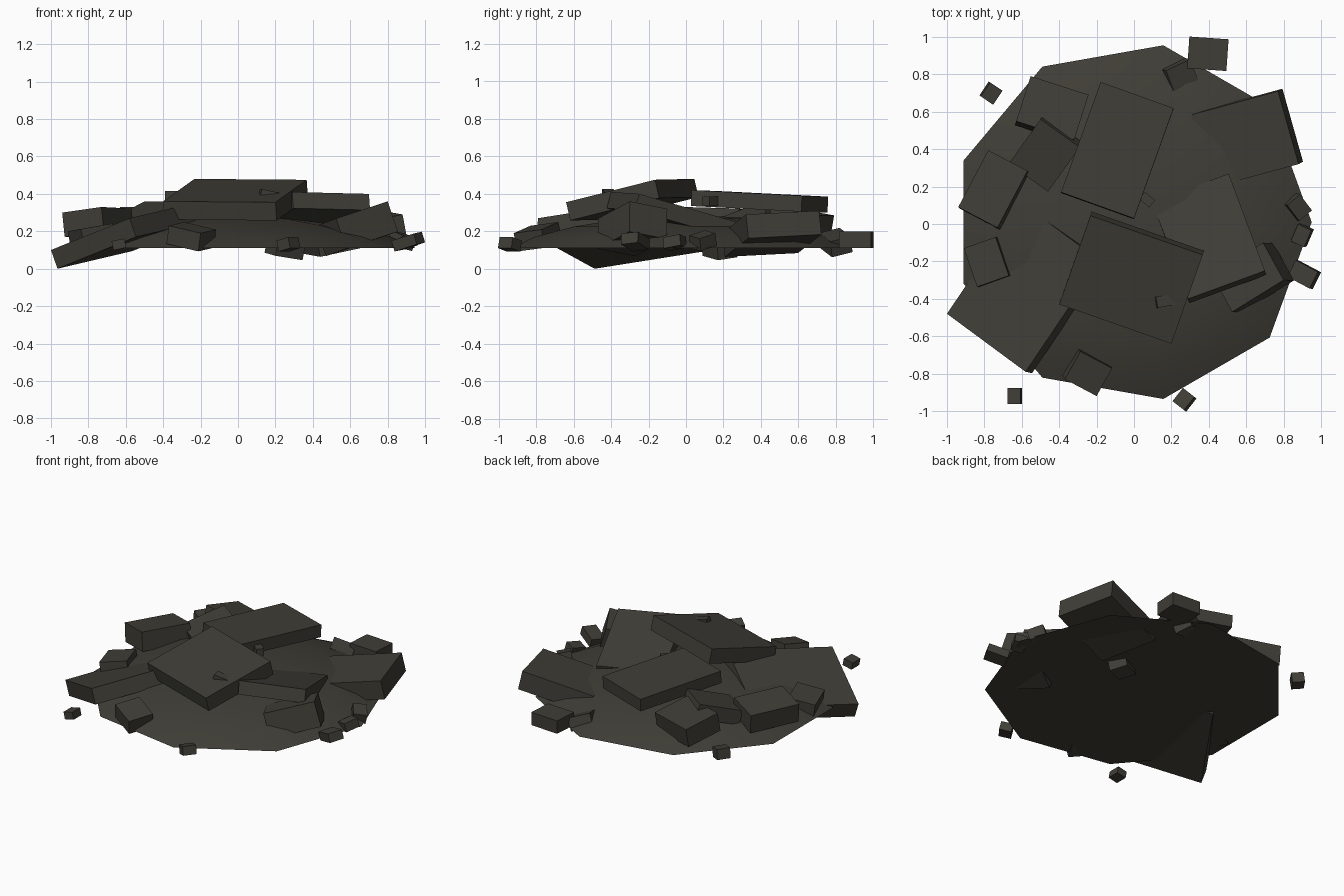
import bpy, bmesh, math
from mathutils import Vector, Matrix, Euler

if "Cube" in bpy.data.objects:
    bpy.data.objects.remove(bpy.data.objects["Cube"], do_unlink=True)

# One dark olive-grey stone colour
COLOUR = (0.05, 0.047, 0.037, 1.0)
stone = bpy.data.materials.new("dark_stone")
stone.use_nodes = True
stone.diffuse_color = COLOUR
bsdf = stone.node_tree.nodes["Principled BSDF"]
bsdf.inputs["Base Color"].default_value = COLOUR
bsdf.inputs["Roughness"].default_value = 0.9


def add_object(name, bm):
    mesh = bpy.data.meshes.new(name)
    bmesh.ops.recalc_face_normals(bm, faces=bm.faces[:])
    bm.to_mesh(mesh)
    bm.free()
    mesh.materials.append(stone)
    obj = bpy.data.objects.new(name, mesh)
    bpy.context.collection.objects.link(obj)
    return obj


def slab(name, corner, along, across, thickness):
    """Tilted block from three corners of its top face, with its thickness below."""
    p, u, v = Vector(corner), Vector(along), Vector(across)
    u, v = u - p, v - p
    v -= u * (v.dot(u) / u.dot(u))
    n = u.cross(v).normalized()
    if n.z < 0:
        n.negate()
    drop = -n * thickness
    bm = bmesh.new()
    bmesh.ops.create_cube(bm, size=1)
    frame = Matrix((u, v, drop)).transposed().to_4x4()
    frame.translation = p + (u + v + drop) / 2
    bmesh.ops.transform(bm, matrix=frame, verts=bm.verts[:])
    return add_object(name, bm)


def chunk(name, centre, size, turn):
    """Small loose block, turned by angles in degrees."""
    bm = bmesh.new()
    bmesh.ops.create_cube(bm, size=1)
    rot = Euler([math.radians(a) for a in turn]).to_matrix().to_4x4()
    frame = Matrix.Translation(centre) @ rot @ Matrix.Diagonal((*size, 1))
    bmesh.ops.transform(bm, matrix=frame, verts=bm.verts[:])
    return add_object(name, bm)


# Low nine-sided mound with a flat underside
SIDES = 9
bm = bmesh.new()
rings = []
for radius, z in ((0.96, 0.11), (0.83, 0.17), (0.62, 0.225), (0.33, 0.27)):
    ring = []
    for i in range(SIDES):
        a = math.tau * i / SIDES
        ring.append(bm.verts.new((radius * math.cos(a) - 0.01,
                                  radius * math.sin(a) + 0.01, z)))
    rings.append(ring)
peak = bm.verts.new((-0.01, 0.01, 0.29))
for low, high in zip(rings, rings[1:]):
    for i in range(SIDES):
        j = (i + 1) % SIDES
        bm.faces.new((low[i], low[j], high[j], high[i]))
for i in range(SIDES):
    bm.faces.new((rings[-1][i], rings[-1][(i + 1) % SIDES], peak))
bm.faces.new(rings[0][::-1])
mound = add_object("rubble_mound", bm)
bpy.ops.object.select_all(action="DESELECT")
bpy.context.view_layer.objects.active = mound
mound.select_set(True)
bpy.ops.object.shade_smooth_by_angle(angle=math.radians(30))

# Large slabs on top of the mound
slab("top_front_slab", (-0.40, -0.43, 0.36), (0.20, -0.64, 0.355), (-0.22, 0.04, 0.48), 0.10)
slab("top_back_slab", (-0.39, 0.17, 0.415), (0.00, 0.03, 0.42), (-0.18, 0.76, 0.385), 0.085)
slab("left_middle_slab", (0.29, -0.40, 0.41), (0.70, -0.25, 0.40), (0.10, 0.12, 0.26), 0.09)
slab("left_back_slab", (0.77, 0.71, 0.31), (0.88, 0.32, 0.29), (0.31, 0.57, 0.21), 0.13)
slab("left_front_block", (0.80, -0.30, 0.36), (0.69, -0.10, 0.32), (0.53, -0.48, 0.27), 0.17)
slab("right_front_slab", (-1.00, -0.48, 0.10), (-0.58, -0.79, 0.27), (-0.61, 0.12, 0.19), 0.106)

# Blocks around the right and back sides
slab("right_block", (-0.94, 0.09, 0.30), (-0.73, -0.02, 0.33), (-0.79, 0.40, 0.29), 0.13)
slab("right_back_block", (-0.63, 0.55, 0.33), (-0.32, 0.45, 0.33), (-0.55, 0.79, 0.285), 0.13)
slab("right_inner_slab", (-0.50, 0.56, 0.36), (-0.29, 0.41, 0.36), (-0.68, 0.33, 0.27), 0.10)
slab("right_low_block", (-0.91, -0.13, 0.20), (-0.74, -0.07, 0.23), (-0.85, -0.34, 0.21), 0.10)
slab("front_block", (-0.20, -0.92, 0.19), (-0.37, -0.83, 0.23), (-0.12, -0.77, 0.21), 0.10)

# Loose chunks scattered around the rim
chunk("back_chunk", (0.395, 0.91, 0.155), (0.21, 0.17, 0.09), (0, 0, -4))
chunk("right_back_chunk", (-0.765, 0.70, 0.15), (0.09, 0.08, 0.07), (8, 0, 56))
chunk("right_front_chunk", (-0.637, -0.92, 0.13), (0.07, 0.085, 0.05), (0, -12, 0))
chunk("front_chunk", (0.27, -0.94, 0.13), (0.08, 0.09, 0.06), (0, -14, -38))
chunk("left_outer_chunk", (0.91, -0.27, 0.145), (0.14, 0.10, 0.06), (6, -16, -28))
chunk("left_rim_chunk", (0.90, -0.06, 0.14), (0.08, 0.10, 0.06), (10, -10, -25))
chunk("left_back_chunk", (0.875, 0.09, 0.15), (0.09, 0.11, 0.07), (15, 10, 40))
chunk("buried_back_chunk", (0.24, 0.80, 0.14), (0.15, 0.12, 0.09), (14, 18, 25))
chunk("buried_under_chunk", (0.25, 0.18, 0.10), (0.17, 0.12, 0.07), (8, 8, 30))
chunk("top_chip", (0.17, -0.41, 0.39), (0.11, 0.06, 0.05), (0, 12, 10))
chunk("middle_chip", (0.07, 0.13, 0.36), (0.07, 0.05, 0.05), (0, 0, -40))
